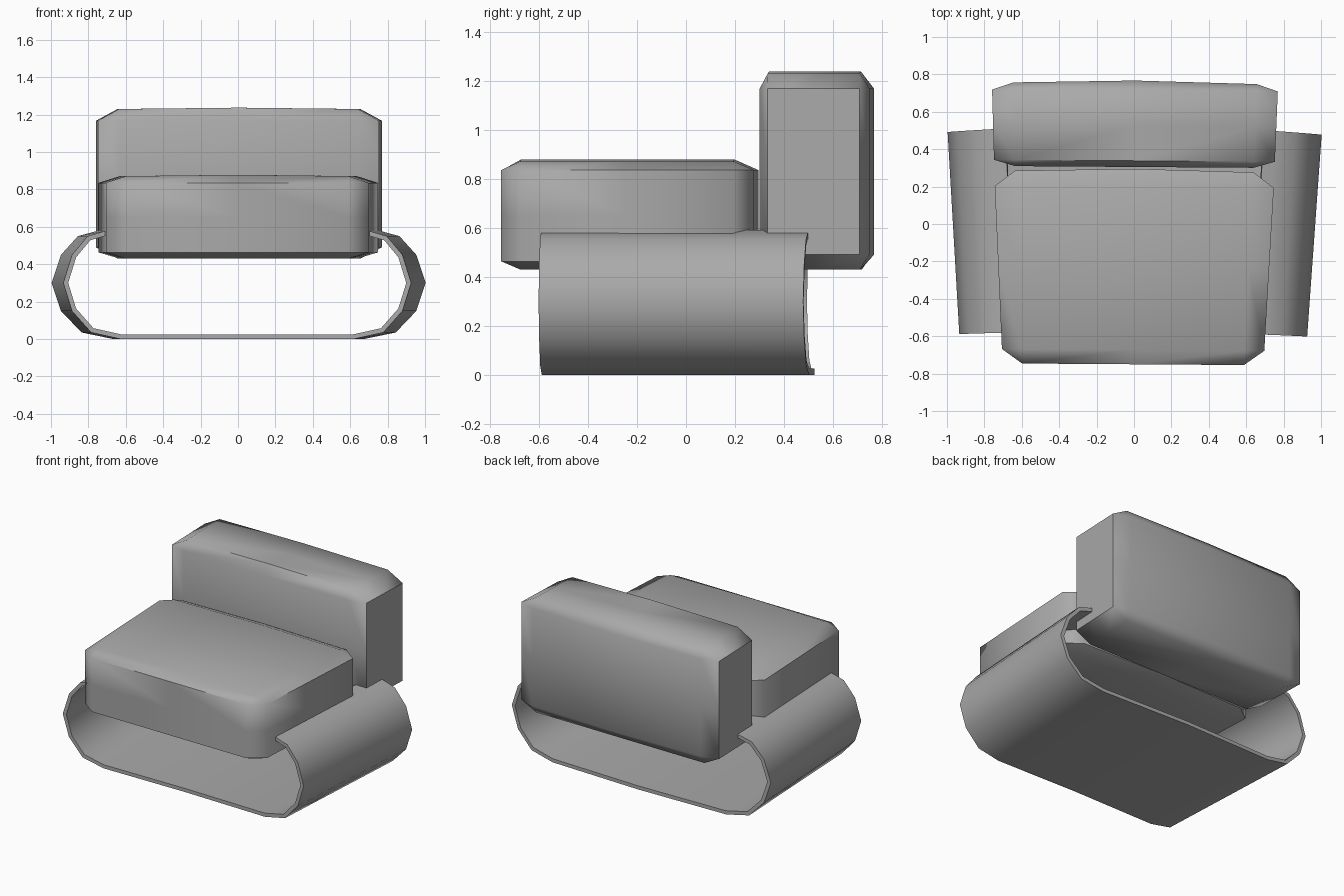
import bpy, bmesh, math
from mathutils import Matrix

old = bpy.data.objects.get("Cube")
if old:
    bpy.data.objects.remove(old, do_unlink=True)

GREY = (0.4, 0.4, 0.4, 1)
fabric = bpy.data.materials.new("grey upholstery")
fabric.use_nodes = True
fabric.diffuse_color = GREY
fabric.node_tree.nodes["Principled BSDF"].inputs["Base Color"].default_value = GREY

TWIST = Matrix.Rotation(math.radians(-0.4), 4, "Z")


def finish(name, bm, angle):
    """Turn the bmesh into a smooth shaded object."""
    bmesh.ops.recalc_face_normals(bm, faces=bm.faces)
    bm.transform(TWIST)
    mesh = bpy.data.meshes.new(name)
    bm.to_mesh(mesh)
    bm.free()
    mesh.materials.append(fabric)
    obj = bpy.data.objects.new(name, mesh)
    bpy.context.collection.objects.link(obj)
    bpy.ops.object.select_all(action="DESELECT")
    obj.select_set(True)
    bpy.context.view_layer.objects.active = obj
    bpy.ops.object.shade_smooth_by_angle(angle=math.radians(angle))
    return obj


def cushion(name, low, high, front_width, bulge):
    """Bevelled block, narrower at the front, with slightly domed sides."""
    bm = bmesh.new()
    bmesh.ops.create_cube(bm, size=2)
    bmesh.ops.bevel(bm, geom=bm.edges[:], offset=0.15, segments=1,
                    profile=0.5, affect="EDGES")
    for axis in ((1, 0, 0), (0, 1, 0), (0, 0, 1)):
        bmesh.ops.bisect_plane(bm, geom=bm.verts[:] + bm.edges[:] + bm.faces[:],
                               plane_co=(0, 0, 0), plane_no=axis)
    for v in bm.verts:
        u = v.co.copy()
        for i in range(3):
            v.co[i] = (low[i] + high[i]) / 2 + u[i] * (high[i] - low[i]) / 2
        # dome the rear and top towards the middle
        if u.y > 0.9:
            v.co.y += bulge * (1 - u.x ** 2)
        if u.z > 0.9:
            v.co.z += bulge / 2 * (1 - u.x ** 2)
        v.co.x *= front_width + (1 - front_width) * (u.y + 1) / 2
    return finish(name, bm, 60)


# Cushions
cushion("seat_cushion", (-0.75, -0.75, 0.43), (0.75, 0.275, 0.868), 0.93, 0.02)
cushion("back_cushion", (-0.765, 0.305, 0.43), (0.765, 0.747, 1.227), 0.98, 0.02)

# Curled shell: one side of the outline, mirrored and swept front to back
side = [(0.67, 0), (0.84, 0.035), (0.95, 0.15), (1, 0.30), (0.95, 0.45),
        (0.86, 0.55), (0.75, 0.58), (0.69, 0.59)]
outline = [(-x, z) for x, z in reversed(side)] + [(0, 0)] + side
bm = bmesh.new()
front = [bm.verts.new((x * 0.93, -0.595 + 0.02 * (1 - x * x), z)) for x, z in outline]
back = [bm.verts.new((x, 0.485 + 0.04 * (1 - x * x), z)) for x, z in outline]
for i in range(len(outline) - 1):
    bm.faces.new((front[i], front[i + 1], back[i + 1], back[i]))
# thicken the sheet towards the inside
skin = bm.faces[:]
bm.normal_update()
if skin[len(side)].normal.z > 0:
    bmesh.ops.reverse_faces(bm, faces=skin)
bmesh.ops.solidify(bm, geom=skin, thickness=0.025)
low = min(v.co.z for v in bm.verts)
for v in bm.verts:
    v.co.z -= low
finish("curled_shell", bm, 50)
